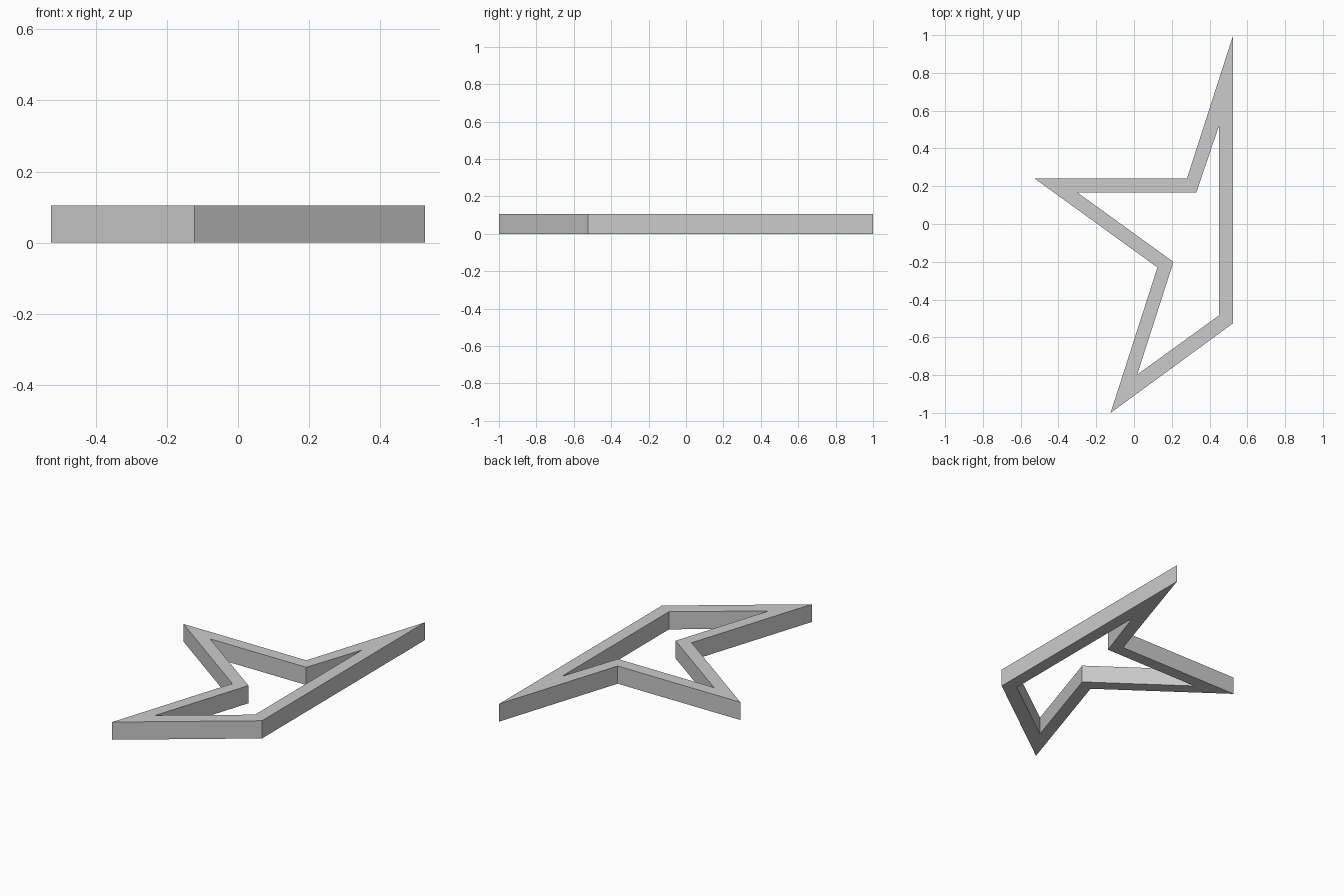
import bpy
import bmesh

cube = bpy.data.objects.get("Cube")
if cube:
    bpy.data.objects.remove(cube, do_unlink=True)

HEIGHT = 0.105

# Matching corners of the outer and inner star outlines
outer = [(0.525, 1.0), (0.28, 0.24), (-0.525, 0.24),
         (0.124, -0.23), (-0.124, -1.0), (0.525, -0.525)]
inner = [(0.45, 0.52), (0.33, 0.167), (-0.30, 0.167),
         (0.209, -0.201), (0.017, -0.797), (0.45, -0.484)]

# Single grey material
grey = bpy.data.materials.new("grey")
grey.use_nodes = True
colour = (0.6, 0.6, 0.6, 1.0)
grey.diffuse_color = colour
grey.node_tree.nodes["Principled BSDF"].inputs["Base Color"].default_value = colour

# Flat ring between the outlines, extruded upwards
bm = bmesh.new()
rings = [[bm.verts.new((x, y, 0)) for x, y in pts] for pts in (outer, inner)]
n = len(outer)
for i in range(n):
    j = (i + 1) % n
    bm.faces.new((rings[0][i], rings[0][j], rings[1][j], rings[1][i]))
result = bmesh.ops.extrude_face_region(bm, geom=bm.faces[:], use_keep_orig=True)
top = [g for g in result["geom"] if isinstance(g, bmesh.types.BMVert)]
bmesh.ops.translate(bm, verts=top, vec=(0, 0, HEIGHT))
bmesh.ops.recalc_face_normals(bm, faces=bm.faces[:])

mesh = bpy.data.meshes.new("star_frame")
bm.to_mesh(mesh)
bm.free()
mesh.materials.append(grey)
star = bpy.data.objects.new("star_frame", mesh)
bpy.context.collection.objects.link(star)
